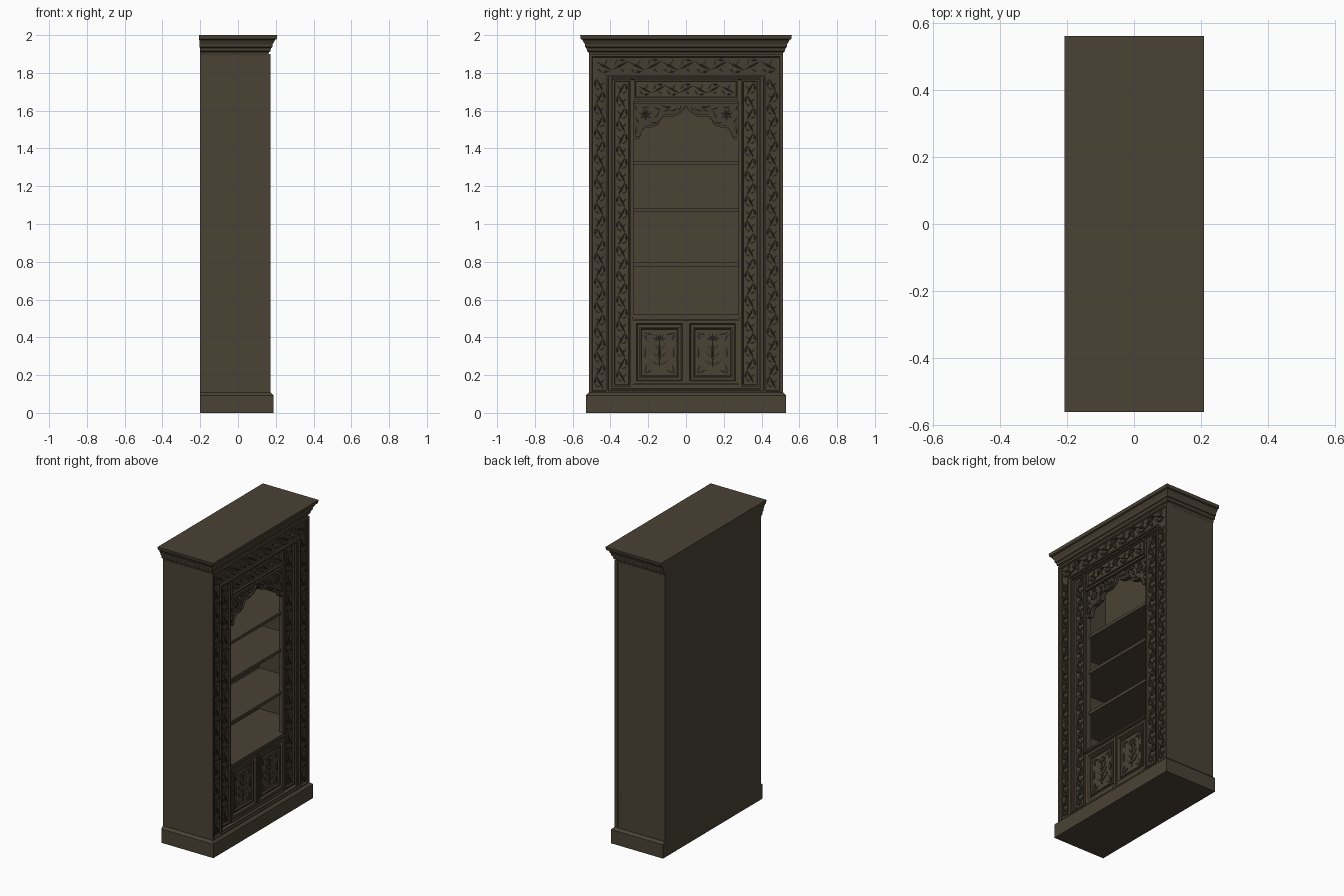
import bpy, bmesh, math

if "Cube" in bpy.data.objects:
    bpy.data.objects.remove(bpy.data.objects["Cube"])

def material(name, col):
    m = bpy.data.materials.new(name)
    m.diffuse_color = (*col, 1)
    m.use_nodes = True
    m.node_tree.nodes["Principled BSDF"].inputs["Base Color"].default_value = m.diffuse_color
    return m

WOOD = material("dark_brown_wood", (0.068, 0.054, 0.035))
CARVED = material("carved_wood", (0.060, 0.049, 0.032))

def finish(bm, name, mat=WOOD):
    bmesh.ops.recalc_face_normals(bm, faces=bm.faces)
    me = bpy.data.meshes.new(name)
    bm.to_mesh(me)
    bm.free()
    me.materials.append(mat)
    ob = bpy.data.objects.new(name, me)
    bpy.context.collection.objects.link(ob)
    return ob

def loft(name, loops, mat=WOOD, ring=False):
    """Bridge equal loops; cap the ends, or join last to first for a ring."""
    bm = bmesh.new()
    vs = [[bm.verts.new(p) for p in lp] for lp in loops]
    n = len(vs[0])
    pairs = list(zip(vs, vs[1:])) + ([(vs[-1], vs[0])] if ring else [])
    for a, b in pairs:
        for i in range(n):
            j = (i + 1) % n
            bm.faces.new((a[i], a[j], b[j], b[i]))
    if not ring:
        bm.faces.new(vs[0])
        bm.faces.new(vs[-1])
    return finish(bm, name, mat)

def rect_z(x0, x1, hy, z):
    return [(x0, -hy, z), (x1, -hy, z), (x1, hy, z), (x0, hy, z)]

def rect_x(x, y0, y1, z0, z1):
    return [(x, y0, z0), (x, y1, z0), (x, y1, z1), (x, y0, z1)]

def box(name, x0, x1, y0, y1, z0, z1, mat=WOOD):
    return loft(name, [rect_x(x0, y0, y1, z0, z1), rect_x(x1, y0, y1, z0, z1)], mat)

def frame(name, x0, x1, y0, y1, z0, z1, w, mat=WOOD):
    """Rectangular moulding with a chamfered inner edge."""
    def r(x, o):
        return rect_x(x, y0 + o, y1 - o, z0 + o, z1 - o)
    return loft(name, [r(x0, 0), r(x1, 0), r(x1, w * 0.6), r(x0, w)], mat, ring=True)

def leaf(bm, x, y, z, ang, l, w, h):
    """Ridged pointed leaf standing proud of the ground at x."""
    c, s = math.cos(ang), math.sin(ang)
    out = [(0, 0), (.3, -.5), (.65, -.4), (1, 0), (.65, .4), (.3, .5)]
    def place(u, v, xx):
        return bm.verts.new((xx, y + u * l * c - v * w * s, z + u * l * s + v * w * c))
    low = [place(u, v, x - 0.001) for u, v in out]
    top = [place(u, v, x + h * .55) for u, v in out]
    peak = place(.45, 0, x + h)
    for i in range(6):
        j = (i + 1) % 6
        bm.faces.new((low[i], low[j], top[j], top[i]))
        bm.faces.new((top[i], top[j], peak))
    bm.faces.new(low)

def vine(name, x, c, a, b, half, h, horizontal=False):
    """Zigzag stem with leaves on both sides, along z or along y."""
    bm = bmesh.new()
    n = max(2, round((b - a) / (half * 2.3)))
    p = (b - a) / n
    def put(u, v, ang, l, w):
        y, z = (u, c + v) if horizontal else (c + v, u)
        leaf(bm, x, y, z, ang if horizontal else math.pi / 2 - ang, l, w, h)
    for i in range(n):
        s = 1 if i % 2 else -1
        u = a + i * p
        put(u, -s * half * .6, s * math.atan2(half * 1.2, p), math.hypot(p, half * 1.2), half * .28)
        put(u + p * .1, s * half * .05, s * 1.0, half * 1.05, half * .55)
        put(u + p * .45, -s * half * .05, -s * .9, half * 1.05, half * .6)
        put(u + p * .4, s * half * .9, -s * .15, p * .5, half * .35)
    return finish(bm, name, CARVED)

def spray(name, x, items, h, mat=CARVED):
    bm = bmesh.new()
    for y, z, deg, l, w in items:
        leaf(bm, x, y, z, math.radians(deg), l, w, h)
    return finish(bm, name, mat)

# plinth and stepped cornice, both flush at the back
loft("plinth", [rect_z(-.2, .188, .53, 0), rect_z(-.2, .188, .53, .093),
                rect_z(-.2, .172, .514, .108)])
steps = [(1.895, 0), (1.91, .004), (1.915, .012), (1.932, .015), (1.936, .021),
         (1.952, .024), (1.975, .036), (1.979, .045), (2.0, .048)]
loft("cornice", [rect_z(-.2 - o * .14, .16 + o, .512 + o, z) for z, o in steps])

# carcass
box("back_panel", -.2, -.182, -.51, .51, .1, 1.9)
box("carcass_top", -.19, .14, -.5, .5, 1.875, 1.898)
for s, side in ((-1, "left"), (1, "right")):
    y0, y1 = sorted((s * .485, s * .511))
    box(side + "_side", -.2, .165, y0, y1, .1, 1.9)
for i, z in enumerate((.50, .775, 1.063, 1.313)):
    box(f"shelf_{i}", -.185, .125, -.487, .487, z, z + .02)

# outer carved surround: ground boards plus raised borders
for s, side in ((-1, "left"), (1, "right")):
    y0, y1 = sorted((s * .395, s * .511))
    box(side + "_outer_stile", .12, .16, y0, y1, .1, 1.9, CARVED)
    vine(side + "_outer_carving", .16, s * .457, .13, 1.77, .029, .011)
box("header", .12, .16, -.4, .4, 1.775, 1.9, CARVED)
vine("header_carving", .16, 1.838, -.48, .48, .038, .011, True)
frame("outer_border", .15, .172, -.513, .513, .1, 1.9, .024)
frame("surround_moulding", .125, .172, -.424, .424, .105, 1.79, .018)
frame("surround_bead", .12, .163, -.408, .408, .118, 1.774, .014)

# inner recessed frame
for s, side in ((-1, "left"), (1, "right")):
    y0, y1 = sorted((s * .278, s * .405))
    box(side + "_inner_stile", .11, .142, y0, y1, .11, 1.78)
    y0, y1 = sorted((s * .292, s * .388))
    frame(side + "_inner_border", .135, .151, y0, y1, .14, 1.765, .014)
    vine(side + "_inner_carving", .142, s * .34, .16, 1.75, .029, .011)
box("frieze", .11, .142, -.28, .28, 1.635, 1.775)
frame("frieze_border", .135, .151, -.275, .275, 1.66, 1.765, .014)
vine("frieze_carving", .142, 1.713, -.255, .255, .032, .01, True)
box("frieze_bead", .13, .152, -.28, .28, 1.636, 1.65)
box("middle_rail", .11, .148, -.28, .28, .492, .52)
box("middle_rail_bead", .13, .155, -.285, .285, .498, .507)
box("bottom_rail", .11, .148, -.28, .28, .108, .15)

# cusped arch with spandrel carving
half = [(.28, 1.455), (.255, 1.447), (.243, 1.463), (.233, 1.493), (.215, 1.51),
        (.185, 1.51), (.15, 1.523), (.135, 1.55), (.118, 1.568), (.08, 1.566),
        (.045, 1.575), (.02, 1.592), (0, 1.618)]
arch = half + [(-y, z) for y, z in reversed(half[:-1])]
outline = arch + [(-.28, 1.64), (.28, 1.64)]
loft("arch_spandrel", [[(x, y, z) for y, z in outline] for x in (.112, .134)], CARVED)
rim = arch + [(y * .985, z + .013) for y, z in reversed(arch)]
loft("arch_rim", [[(x, y, z) for y, z in rim] for x in (.12, .144)])
for s, side in ((-1, "left"), (1, "right")):
    items = []
    for k in range(7):                     # rosette
        items.append((s * .215, 1.582, k * 360 / 7 + 13, .034, .02))
    for y, z, a, l in ((.268, 1.475, 95, .05), (.25, 1.535, 60, .04), (.262, 1.6, 70, .035),
                       (.165, 1.56, 120, .05), (.17, 1.62, 200, .04), (.12, 1.595, 150, .045),
                       (.13, 1.625, 185, .05), (.085, 1.6, 165, .045), (.04, 1.6, 120, .03),
                       (.19, 1.535, 170, .04), (.235, 1.62, 180, .04)):
        items.append((s * y, z, a if s > 0 else 180 - a, l, .018))
    spray(side + "_spandrel_leaves", .134, items, .012)

# pair of cupboard doors with framed flower panels
for s, side in ((-1, "left"), (1, "right")):
    y0, y1 = sorted((s * .004, s * .278))
    box(side + "_door", .11, .134, y0, y1, .15, .493)
    frame(side + "_door_frame", .125, .146, y0, y1, .152, .49, .026)
    a, b = sorted((s * .036, s * .247))
    frame(side + "_door_moulding", .13, .143, a, b, .185, .455, .014)
    c = s * .141
    items = [(c, .225, 90, .19, .012)]
    for k, z in enumerate((.255, .295, .335)):
        for t in (-1, 1):
            items.append((c, z, 90 - t * (58 - 8 * k), .062 - .006 * k, .024))
    for k in range(5):
        items.append((c, .385, 18 + k * 36, .036, .018))
    for t in (-1, 1):                      # corner leaves
        for z, v in ((.21, 1), (.43, -1)):
            for d in (20, 70):
                ang = v * d
                items.append((c + t * .083, z, 180 - ang if t > 0 else ang, .05, .018))
        items.append((c + t * .075, .29, 90, .06, .016))
    spray(side + "_door_flowers", .134, items, .009)
box("door_meeting_bead", .13, .151, -.007, .007, .152, .49)
